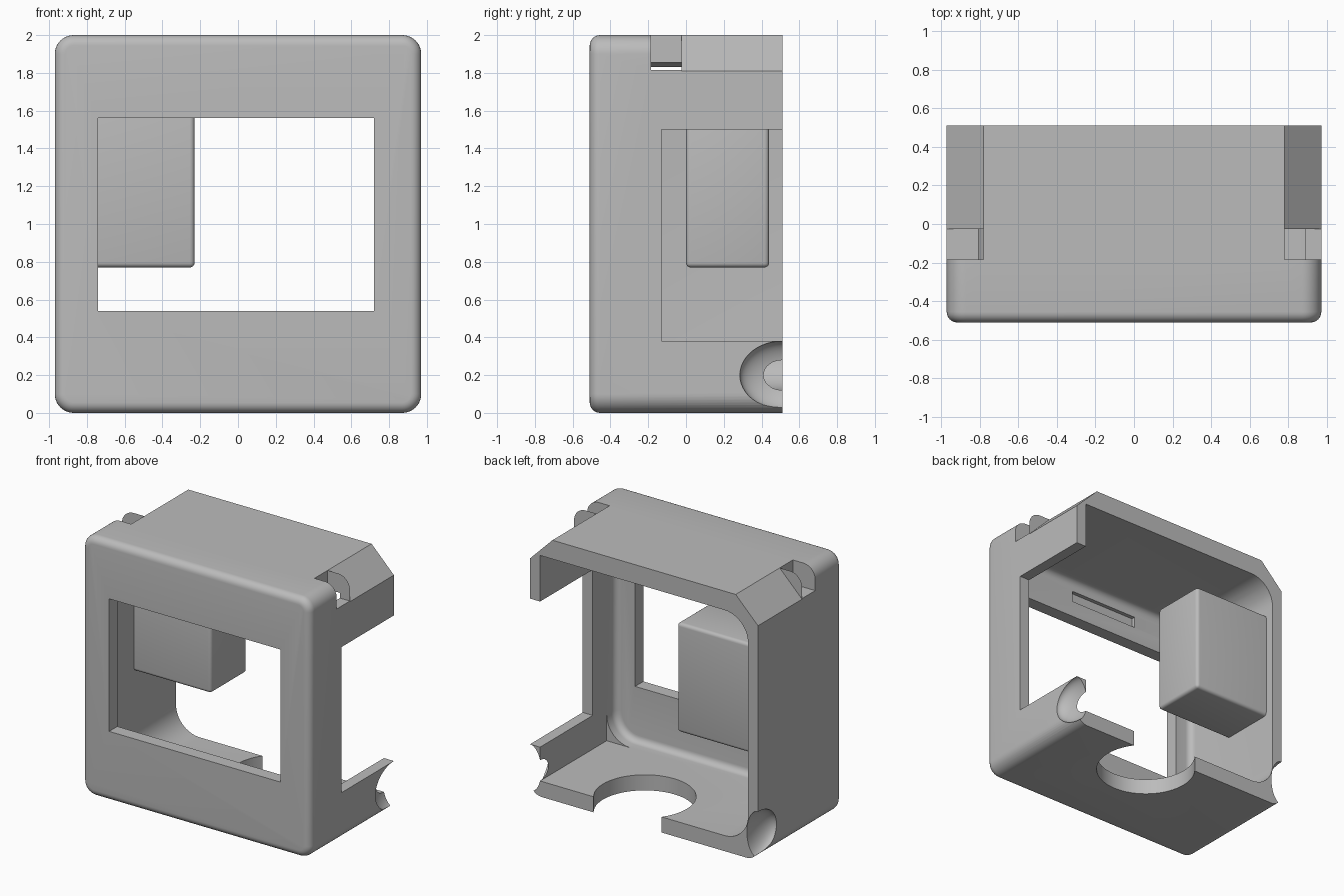
import bpy, bmesh, math
from mathutils import Matrix, Vector

default = bpy.data.objects.get("Cube")
if default:
    bpy.data.objects.remove(default, do_unlink=True)

grey = bpy.data.materials.new("plain_grey")
grey.use_nodes = True
tone = (0.5, 0.5, 0.5, 1)
grey.diffuse_color = tone
grey.node_tree.nodes["Principled BSDF"].inputs["Base Color"].default_value = tone


def finish(name, bm):
    bmesh.ops.recalc_face_normals(bm, faces=bm.faces)
    mesh = bpy.data.meshes.new(name)
    bm.to_mesh(mesh)
    bm.free()
    mesh.materials.append(grey)
    obj = bpy.data.objects.new(name, mesh)
    bpy.context.collection.objects.link(obj)
    return obj


def bevel(bm, rule, radius, segments):
    edges = [e for e in bm.edges if rule(e)]
    bmesh.ops.bevel(bm, geom=edges, offset=radius, segments=segments,
                    profile=0.5, affect='EDGES', clamp_overlap=True)


def box(name, lo, hi, side_radius=0, front_radius=0):
    """Box whose depth-wise edges and front rim may be rounded."""
    lo, hi = Vector(lo), Vector(hi)
    bm = bmesh.new()
    bmesh.ops.create_cube(bm, size=1)
    bmesh.ops.scale(bm, vec=hi - lo, verts=bm.verts)
    bmesh.ops.translate(bm, vec=(lo + hi) / 2, verts=bm.verts)
    if side_radius:
        bevel(bm, lambda e: abs(e.verts[0].co.y - e.verts[1].co.y) > 0.1,
              side_radius, 10)
    if front_radius:
        bevel(bm, lambda e: all(abs(v.co.y - lo.y) < 1e-4 for v in e.verts),
              front_radius, 6)
    return finish(name, bm)


def cut(target, cutter):
    mod = target.modifiers.new("cut", 'BOOLEAN')
    mod.operation = 'DIFFERENCE'
    mod.solver = 'EXACT'
    mod.object = cutter
    bpy.context.view_layer.objects.active = target
    bpy.ops.object.modifier_apply(modifier=mod.name)
    bpy.data.objects.remove(cutter, do_unlink=True)


def smooth(obj):
    bpy.ops.object.select_all(action='DESELECT')
    obj.select_set(True)
    bpy.context.view_layer.objects.active = obj
    bpy.ops.object.shade_smooth_by_angle(angle=math.radians(30))


# Outer shell, hollowed from the back
shell = box("housing", (-0.97, -0.51, 0), (0.97, 0.51, 2), 0.1, 0.055)
cut(shell, box("cavity", (-0.885, -0.41, 0.12), (0.885, 0.8, 1.855), 0.2, 0.05))
cut(shell, box("square_left_cavity", (0.6, -0.3, 0.12), (0.885, 0.9, 1.855)))

# Front window, open left side and shallow slot inside the front wall
cut(shell, box("front_window", (-0.74, -0.7, 0.54), (0.72, -0.3, 1.56)))
cut(shell, box("side_opening", (0.8, -0.13, 0.38), (1.2, 0.7, 1.5)))
cut(shell, box("inner_slot", (-0.35, -0.44, 1.685), (0.24, -0.36, 1.77)))

# Round opening in the floor
bm = bmesh.new()
bmesh.ops.create_cone(bm, cap_ends=True, segments=64, radius1=0.357,
                      radius2=0.357, depth=0.5,
                      matrix=Matrix.Translation((0.14, 0.30, 0)))
cut(shell, finish("floor_opening", bm))

# Corner pockets, top chamfers and scooped lower back corners
for side in (-1, 1):
    xs = sorted((side * 0.78, side * 1.2))
    cut(shell, box("pocket", (xs[0], -0.185, 1.815), (xs[1], -0.025, 2.2)))

    bm = bmesh.new()
    outline = [(0.68, 2.1), (1.07, 1.71), (1.3, 1.71), (1.3, 2.1)]
    base = bm.faces.new([bm.verts.new((side * x, -0.025, z)) for x, z in outline])
    ext = bmesh.ops.extrude_face_region(bm, geom=[base])
    moved = [g for g in ext["geom"] if isinstance(g, bmesh.types.BMVert)]
    bmesh.ops.translate(bm, vec=(0, 0.8, 0), verts=moved)
    cut(shell, finish("chamfer", bm))

    bm = bmesh.new()
    bmesh.ops.create_uvsphere(bm, u_segments=48, v_segments=24, radius=1)
    bmesh.ops.scale(bm, vec=(0.095, 0.225, 0.18), verts=bm.verts)
    bmesh.ops.translate(bm, vec=(side * 0.97, 0.51, 0.2), verts=bm.verts)
    cut(shell, finish("scoop", bm))
smooth(shell)

# Inner block fixed to the right wall
block = box("inner_block", (-0.9, 0, 0.77), (-0.23, 0.44, 1.61))
bm = bmesh.new()
bm.from_mesh(block.data)
bevel(bm, lambda e: any(v.co.x > -0.5 for v in e.verts), 0.025, 4)
bm.to_mesh(block.data)
bm.free()
smooth(block)
